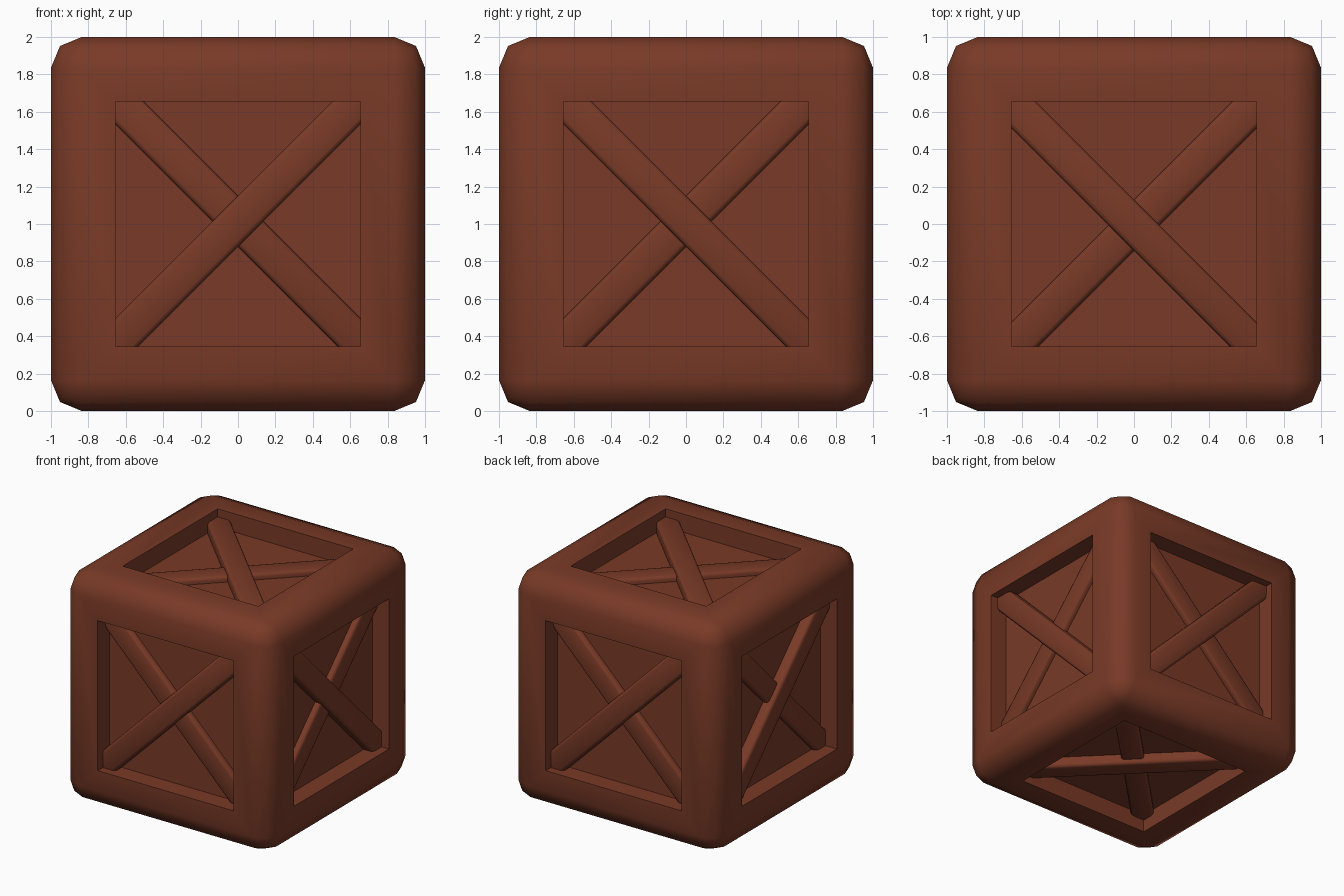
import bpy, bmesh, math
from mathutils import Vector, Matrix

if "Cube" in bpy.data.objects:
    bpy.data.objects.remove(bpy.data.objects["Cube"])

wood = bpy.data.materials.new("reddish brown wood")
wood.diffuse_color = (0.19, 0.042, 0.02, 1)
wood.use_nodes = True
wood.node_tree.nodes["Principled BSDF"].inputs["Base Color"].default_value = wood.diffuse_color

CENTRE = Vector((0, 0, 1))
OPENING, DEPTH, BEVEL = 0.655, 0.16, 0.165


def finish(bm, name):
    bmesh.ops.recalc_face_normals(bm, faces=bm.faces)
    mesh = bpy.data.meshes.new(name)
    bm.to_mesh(mesh)
    bm.free()
    mesh.materials.append(wood)
    obj = bpy.data.objects.new(name, mesh)
    bpy.context.collection.objects.link(obj)
    bpy.ops.object.select_all(action='DESELECT')
    obj.select_set(True)
    bpy.context.view_layer.objects.active = obj
    bpy.ops.object.shade_smooth_by_angle(angle=math.radians(50))
    return obj


def bevelled_cube(matrix, scale, width):
    bm = bmesh.new()
    bmesh.ops.create_cube(bm, size=1)
    bmesh.ops.scale(bm, vec=scale, verts=bm.verts)
    bmesh.ops.bevel(bm, geom=bm.edges[:], offset=width, offset_type='OFFSET',
                    segments=2, profile=0.5, affect='EDGES')
    bmesh.ops.transform(bm, matrix=matrix, verts=bm.verts)
    return bm


# Crate body: rounded cube with a square recess in all six sides
bm = bevelled_cube(Matrix.Translation(CENTRE), (2, 2, 2), BEVEL)
sides = sorted(bm.faces, key=lambda f: f.calc_area())[-6:]
bmesh.ops.inset_individual(bm, faces=sides, thickness=1 - BEVEL - OPENING,
                           use_even_offset=True)
floors = bmesh.ops.extrude_discrete_faces(bm, faces=sides)["faces"]
for f in floors:
    c = f.calc_center_median() - CENTRE
    bmesh.ops.translate(bm, vec=-c.normalized() * DEPTH, verts=f.verts)
finish(bm, "crate_body")


# Crossed braces: an upper and a lower plank in every recess
def brace(name, normal, along, top, shift):
    n, d = Vector(normal), Vector(along).normalized()
    bottom = 0.79
    rot = Matrix((d, n.cross(d), n)).transposed().to_4x4()
    pos = CENTRE + n * (top + bottom) / 2 + shift
    finish(bevelled_cube(Matrix.Translation(pos) @ rot,
                         (2.16, 0.192, top - bottom), 0.025), name)


faces = {
    "front": ((0, -1, 0), (1, 0, 1)),
    "back": ((0, 1, 0), (-1, 0, 1)),
    "right": ((1, 0, 0), (0, -1, 1)),
    "left": ((-1, 0, 0), (0, -1, 1)),
    "top": ((0, 0, 1), (1, -1, 0)),
    "bottom": ((0, 0, -1), (1, -1, 0)),
}
for side, (normal, along) in faces.items():
    shift = Vector((0, -0.006, 0)) if normal[2] else Vector((0, 0, 0.015))
    cross = Vector(normal).cross(Vector(along))
    brace(side + "_upper_brace", normal, along, 0.93, shift)
    brace(side + "_lower_brace", normal, cross, 0.89, shift)
